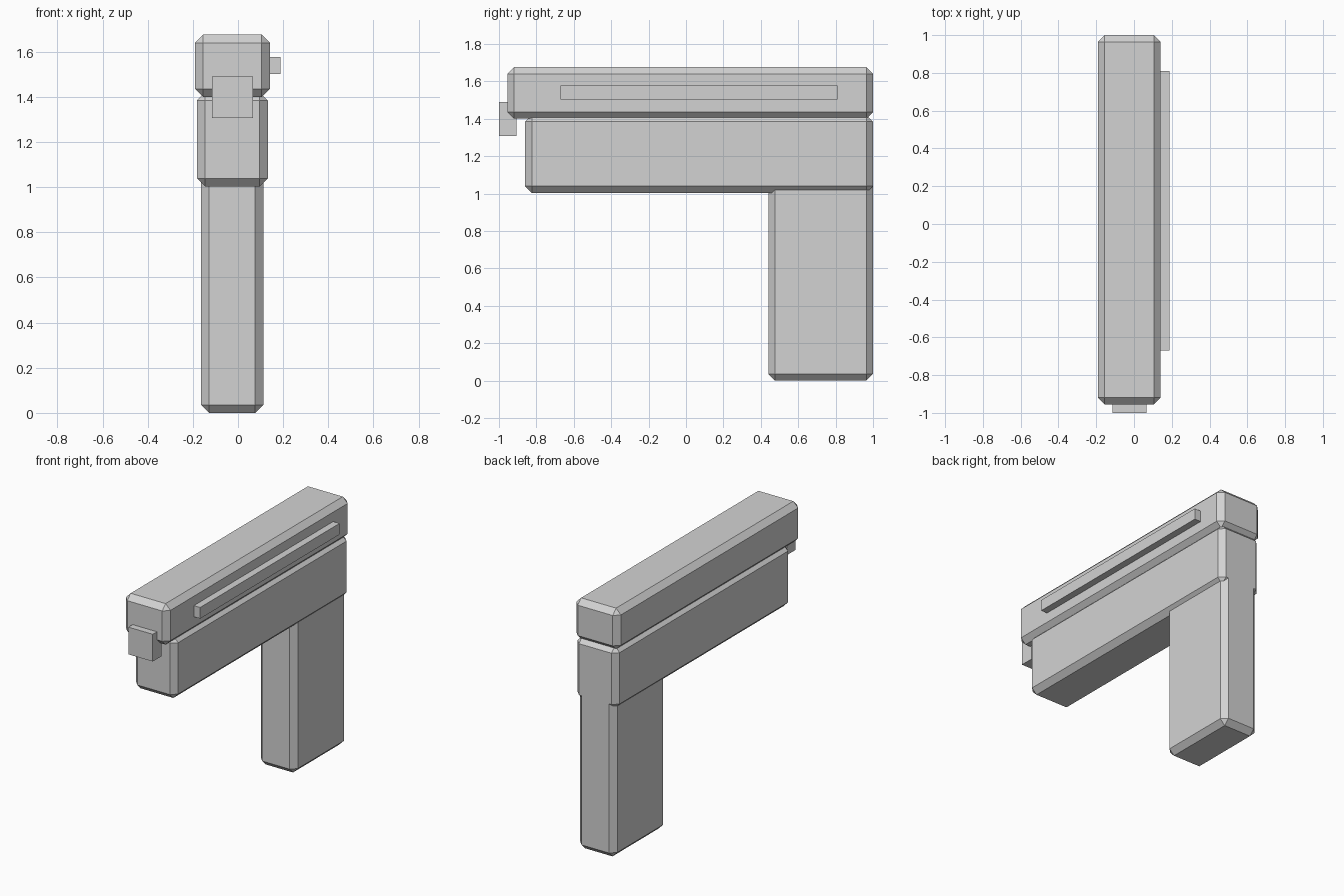
import bpy
import bmesh

if "Cube" in bpy.data.objects:
    bpy.data.objects.remove(bpy.data.objects["Cube"])

grey = bpy.data.materials.new("light_grey")
grey.diffuse_color = (0.65, 0.65, 0.65, 1)
grey.use_nodes = True
grey.node_tree.nodes["Principled BSDF"].inputs["Base Color"].default_value = grey.diffuse_color


def block(name, x, y, z, chamfer=0.0):
    """Box spanning the given (min, max) ranges, with optional flat chamfers."""
    bm = bmesh.new()
    bmesh.ops.create_cube(bm, size=1)
    for v in bm.verts:
        v.co = [r[0] + (c + 0.5) * (r[1] - r[0]) for r, c in zip((x, y, z), v.co)]
    if chamfer:
        bmesh.ops.bevel(bm, geom=bm.edges[:], offset=chamfer, segments=1,
                        affect='EDGES', profile=0.5)
    bmesh.ops.recalc_face_normals(bm, faces=bm.faces[:])
    mesh = bpy.data.meshes.new(name)
    bm.to_mesh(mesh)
    bm.free()
    mesh.materials.append(grey)
    obj = bpy.data.objects.new(name, mesh)
    bpy.context.collection.objects.link(obj)
    return obj


# Chamfered main bodies, flush at the back
block("upper_slide", (-0.191, 0.141), (-0.955, 1.0), (1.4, 1.676), 0.036)
block("lower_frame", (-0.182, 0.132), (-0.86, 1.0), (1.003, 1.42), 0.036)
block("handle", (-0.164, 0.112), (0.44, 1.0), (0.0, 1.2), 0.036)

# Plain block under the front end and thin rail on the right side
block("front_block", (-0.115, 0.066), (-1.0, -0.907), (1.307, 1.49))
block("side_rail", (0.10, 0.188), (-0.67, 0.81), (1.502, 1.577))
